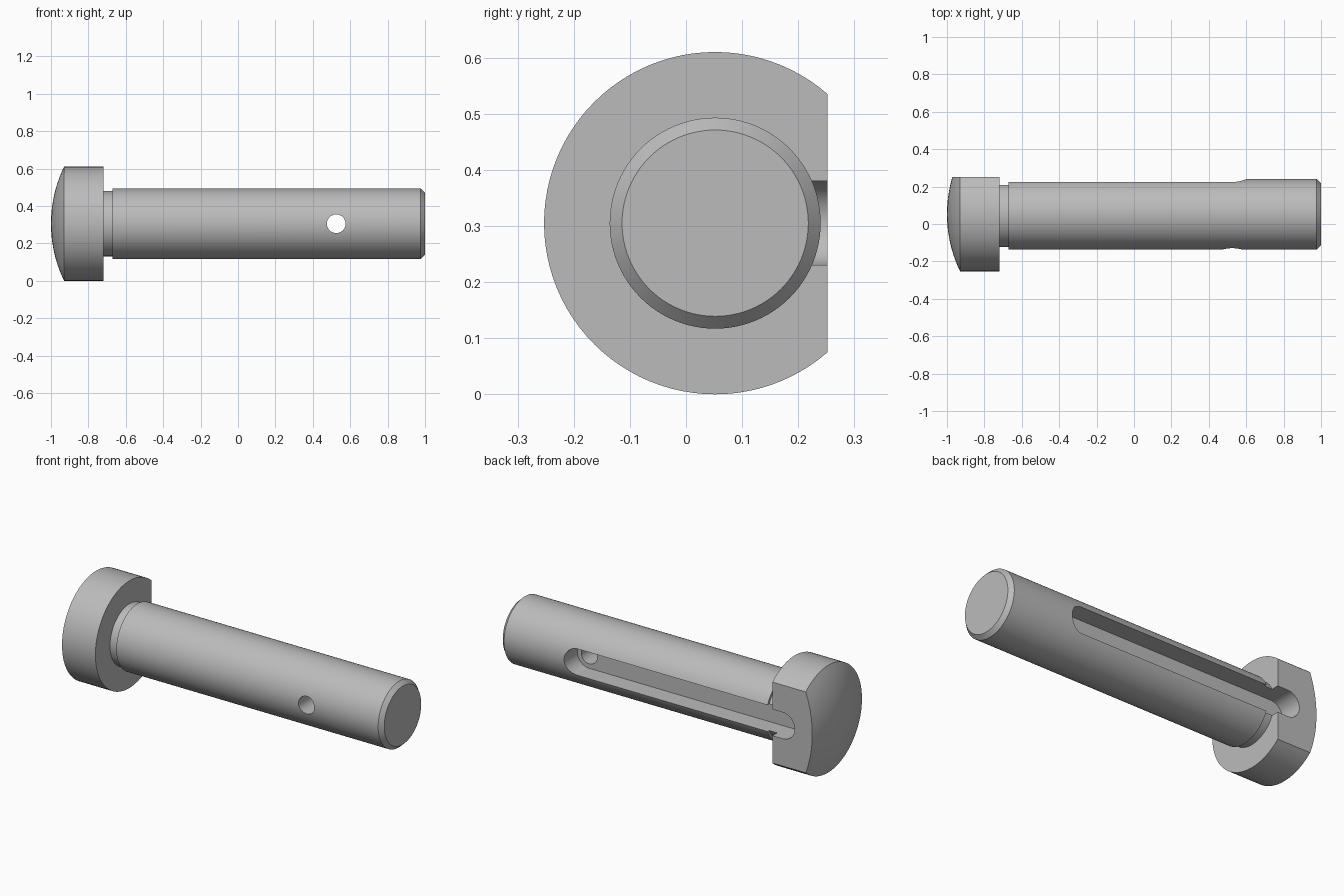
import bpy, bmesh, math
from mathutils import Matrix, Vector

if "Cube" in bpy.data.objects:
    bpy.data.objects.remove(bpy.data.objects["Cube"])

AXIS_Y, AXIS_Z = 0.052, 0.305
HEAD_R, SHAFT_R, NECK_R = 0.305, 0.188, 0.174
SLOT_R, SLOT_FLOOR = 0.075, 0.12
HOLE_X, HOLE_R = 0.525, 0.05

steel = bpy.data.materials.new("grey_steel")
steel.use_nodes = True
steel.diffuse_color = (0.5, 0.5, 0.5, 1)
steel.node_tree.nodes["Principled BSDF"].inputs["Base Color"].default_value = (0.5, 0.5, 0.5, 1)


def make_object(name, bm):
    bmesh.ops.recalc_face_normals(bm, faces=bm.faces)
    mesh = bpy.data.meshes.new(name)
    bm.to_mesh(mesh)
    bm.free()
    obj = bpy.data.objects.new(name, mesh)
    bpy.context.collection.objects.link(obj)
    mesh.materials.append(steel)
    return obj


def lathe(name, profile, steps=96):
    """Spin (x, radius) points around the pin axis."""
    bm = bmesh.new()
    verts = [bm.verts.new((x, AXIS_Y, AXIS_Z + r)) for x, r in profile]
    edges = [bm.edges.new(pair) for pair in zip(verts, verts[1:])]
    bmesh.ops.spin(bm, geom=verts + edges, cent=(0, AXIS_Y, AXIS_Z), axis=(1, 0, 0),
                   angle=math.tau, steps=steps, use_duplicate=False)
    bmesh.ops.remove_doubles(bm, verts=bm.verts, dist=1e-5)
    return make_object(name, bm)


def prism(name, outline, y0, y1):
    """Extrude an (x, z) outline from y0 to y1."""
    bm = bmesh.new()
    face = bm.faces.new([bm.verts.new((x, y0, z)) for x, z in outline])
    grown = bmesh.ops.extrude_face_region(bm, geom=[face])["geom"]
    moved = [v for v in grown if isinstance(v, bmesh.types.BMVert)]
    bmesh.ops.translate(bm, verts=moved, vec=(0, y1 - y0, 0))
    return make_object(name, bm)


def stadium(x0, x1, radius, n=24):
    """Round-ended outline centred on the pin axis; x0 and x1 are arc centres."""
    points = []
    for cx, start in ((x1, -math.pi / 2), (x0, math.pi / 2)):
        for i in range(n + 1):
            a = start + math.pi * i / n
            points.append((cx + radius * math.cos(a), AXIS_Z + radius * math.sin(a)))
    return points


def circle(cx, radius, n=40):
    return [(cx + radius * math.cos(math.tau * i / n),
             AXIS_Z + radius * math.sin(math.tau * i / n)) for i in range(n)]


def cut(target, cutter):
    cutter.hide_render = True
    mod = target.modifiers.new("cut", 'BOOLEAN')
    mod.operation = 'DIFFERENCE'
    mod.solver = 'EXACT'
    mod.object = cutter
    bpy.context.view_layer.objects.active = target
    bpy.ops.object.modifier_apply(modifier=mod.name)
    bpy.data.objects.remove(cutter)


# Turned body: domed head, neck groove, shaft with chamfered tip
dome_h = 0.07
dome_r = (HEAD_R ** 2 + dome_h ** 2) / (2 * dome_h)
half = math.asin(HEAD_R / dome_r)
profile = [(-1 + dome_r * (1 - math.cos(half * i / 10)), dome_r * math.sin(half * i / 10))
           for i in range(11)]
profile += [(-0.72, HEAD_R), (-0.72, NECK_R), (-0.67, NECK_R), (-0.67, SHAFT_R),
            (0.977, SHAFT_R), (1, 0.166), (1, 0)]
pin = lathe("headed_pin", profile)

# Flat on the back of the head
flat = [(-1.1, -0.1), (-0.7, -0.1), (-0.7, 0.7), (-1.1, 0.7)]
cut(pin, prism("flat_cutter", flat, 0.252, 0.5))

# Long keyway in the back, running into the head
cut(pin, prism("slot_cutter", stadium(-0.785, HOLE_X, SLOT_R), SLOT_FLOOR, 0.5))

# Cross hole through the shaft at the end of the keyway
cut(pin, prism("hole_cutter", circle(HOLE_X, HOLE_R), -0.5, 0.5))

# Smooth turned surfaces with crisp machined edges
bpy.ops.object.select_all(action='DESELECT')
pin.select_set(True)
bpy.context.view_layer.objects.active = pin
bpy.ops.object.shade_smooth_by_angle(angle=math.radians(20))
